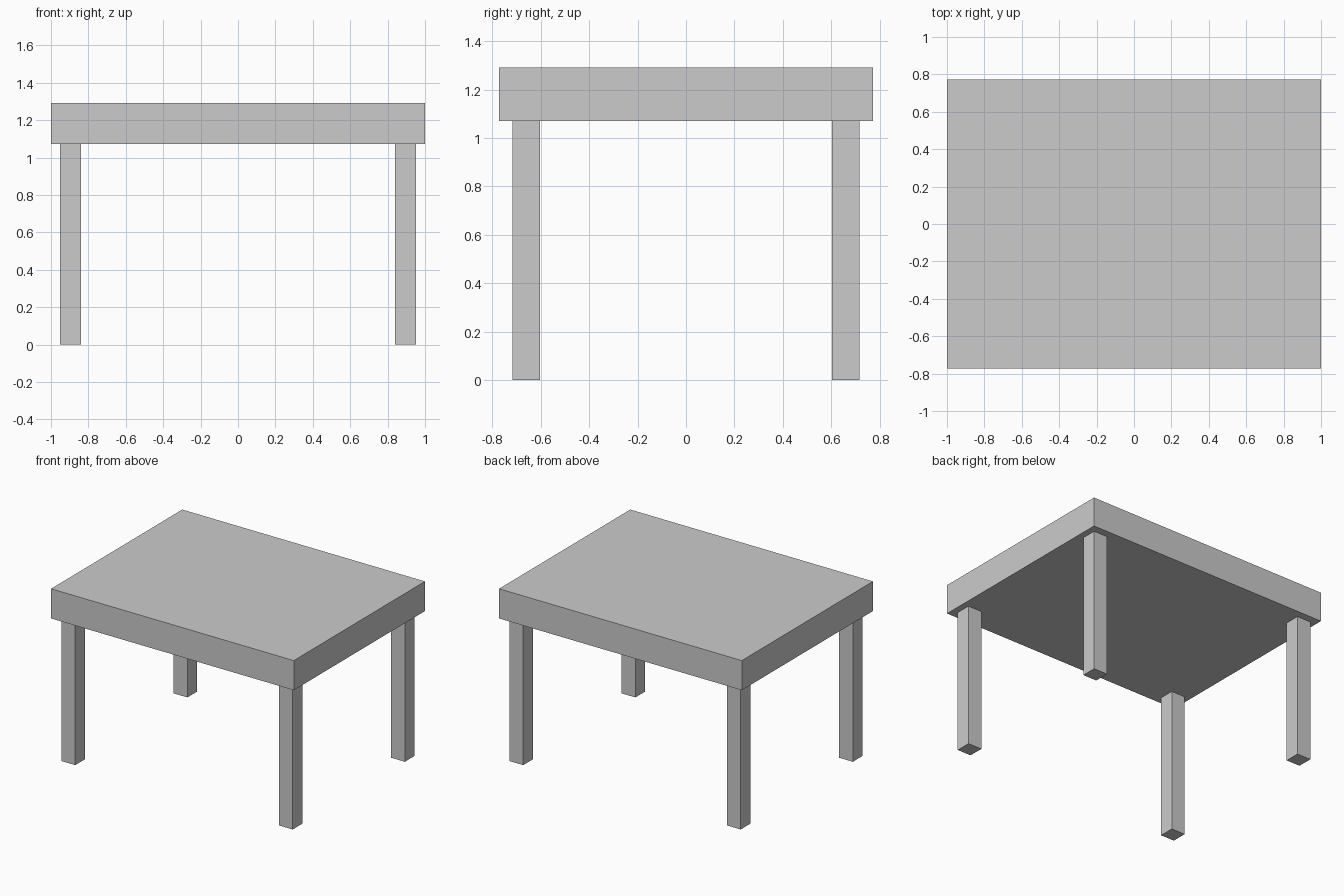
import bpy

if "Cube" in bpy.data.objects:
    bpy.data.objects.remove(bpy.data.objects["Cube"])

HALF_X, HALF_Y = 1.0, 0.772     # tabletop half sizes
TOP_Z, UNDER_Z = 1.292, 1.071   # tabletop upper and lower faces
LEG = 0.113                     # leg thickness
LEG_X, LEG_Y = 0.896, 0.66      # leg centres


def box(name, centre, size):
    bpy.ops.mesh.primitive_cube_add(size=1, location=centre)
    obj = bpy.context.object
    obj.name = name
    obj.scale = size
    bpy.ops.object.transform_apply(location=False, rotation=False, scale=True)
    return obj


# Thick rectangular tabletop
box("tabletop", (0, 0, (TOP_Z + UNDER_Z) / 2),
    (2 * HALF_X, 2 * HALF_Y, TOP_Z - UNDER_Z))

# Four square legs, slightly inset from the corners
for y_name, sy in (("front", -1), ("back", 1)):
    for x_name, sx in (("left", -1), ("right", 1)):
        box(f"{y_name}_{x_name}_leg", (sx * LEG_X, sy * LEG_Y, UNDER_Z / 2),
            (LEG, LEG, UNDER_Z))
